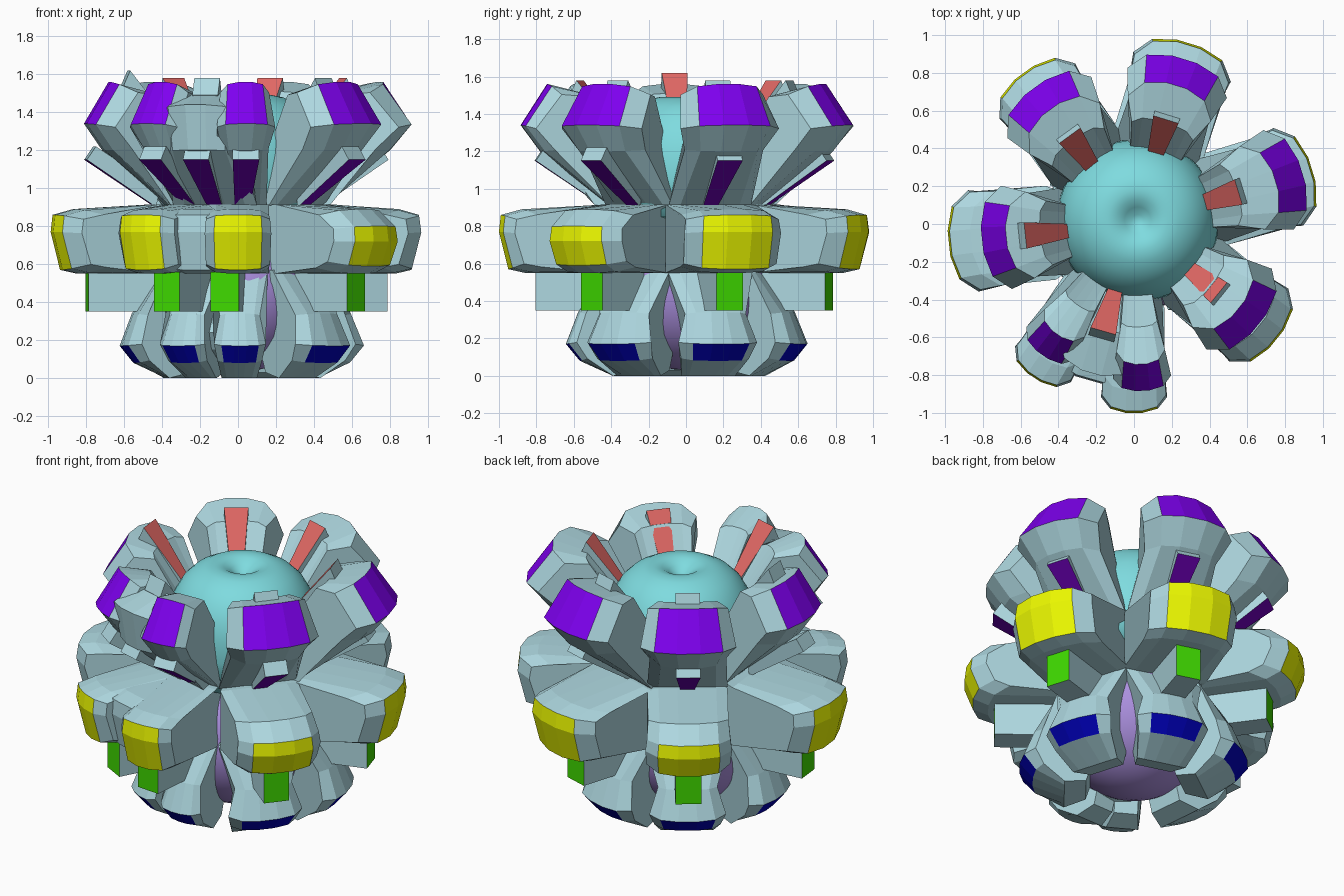
import bpy, bmesh, math
from mathutils import Vector, Matrix

if "Cube" in bpy.data.objects:
    bpy.data.objects.remove(bpy.data.objects["Cube"])


def mat(name, c):
    m = bpy.data.materials.new(name)
    m.diffuse_color = (*c, 1)
    m.use_nodes = True
    m.node_tree.nodes["Principled BSDF"].inputs["Base Color"].default_value = m.diffuse_color
    return m


BODY = mat("pale_blue", (0.42, 0.68, 0.74))
TEAL = mat("teal", (0.21, 0.71, 0.74))
LILAC = mat("lilac", (0.41, 0.28, 0.74))
RED = mat("red", (0.76, 0.14, 0.13))
VIOLET = mat("violet", (0.21, 0.0, 0.87))
INDIGO = mat("indigo", (0.16, 0.0, 0.5))
YELLOW = mat("yellow", (0.84, 0.95, 0.0))
GREEN = mat("green", (0.05, 0.7, 0.0))
BLUE = mat("blue", (0.0, 0.0, 0.5))

LOBE = (-1, -0.72, -0.25, 0.25, 0.72, 1)
BOX = (-1, 1)


def lobe(name, prof, ang, colour=None, edges=(), cols=LOBE, s=1.0, w=1.0, dz=0.0):
    """Sweep a closed (radius, z, half width) profile sideways, rounding its outer end."""
    bm = bmesh.new()
    rot = Matrix.Rotation(math.radians(ang), 4, 'Z')
    zc = sum(p[1] for p in prof) / len(prof)
    n = len(prof)
    grid = []
    for u in cols:
        col = []
        back, squash = 0.0, 1.0
        if len(cols) > 2:
            back = {1: 0.13, 0.72: 0.035}.get(abs(u), 0.0)
            squash = {1: 0.82, 0.72: 0.96}.get(abs(u), 1.0)
        for r, z, h in prof:
            far = max(0.0, min(1.0, (r - 0.45) / 0.35))
            k = 1 - (1 - squash) * far
            p = Vector((r * s - back * w * far, u * h * w, zc + (z - zc) * k + dz))
            col.append(bm.verts.new(rot @ p))
        grid.append(col)
    for j in range(len(cols) - 1):
        for k in range(n):
            k2 = (k + 1) % n
            f = bm.faces.new((grid[j][k], grid[j][k2], grid[j + 1][k2], grid[j + 1][k]))
            if k in edges and abs(cols[j] + cols[j + 1]) < 1.2:
                f.material_index = 1
    bm.faces.new(grid[0])
    bm.faces.new(grid[-1])
    bmesh.ops.recalc_face_normals(bm, faces=bm.faces)
    me = bpy.data.meshes.new(name)
    bm.to_mesh(me)
    bm.free()
    me.materials.append(BODY)
    if colour:
        me.materials.append(colour)
    ob = bpy.data.objects.new(name, me)
    bpy.context.collection.objects.link(ob)


def lathe(name, prof, loc, m, seg=48):
    """Smooth turned body."""
    bm = bmesh.new()
    vs = [bm.verts.new((r, 0, z)) for r, z in prof]
    es = [bm.edges.new(p) for p in zip(vs, vs[1:])]
    bmesh.ops.spin(bm, geom=vs + es, axis=(0, 0, 1), cent=(0, 0, 0),
                   steps=seg, angle=2 * math.pi)
    bmesh.ops.remove_doubles(bm, verts=bm.verts, dist=1e-4)
    bmesh.ops.recalc_face_normals(bm, faces=bm.faces)
    for f in bm.faces:
        f.smooth = True
    me = bpy.data.meshes.new(name)
    bm.to_mesh(me)
    bm.free()
    me.materials.append(m)
    ob = bpy.data.objects.new(name, me)
    ob.location = loc
    bpy.context.collection.objects.link(ob)


# Radial profiles: radius, height, half width
UPPER = [(0.28, 0.9, 0.15), (0.37, 1.25, 0.13), (0.58, 1.51, 0.17), (0.79, 1.56, 0.23),
         (0.94, 1.34, 0.275), (0.83, 1.2, 0.22), (0.44, 0.91, 0.23)]
UPPER_WEB = [(0.28, 0.9, 0.16), (0.37, 1.22, 0.14), (0.58, 1.5, 0.2), (0.82, 1.44, 0.22),
             (0.78, 1.2, 0.2), (0.44, 0.91, 0.23)]
MIDDLE = [(0.15, 0.56, 0.09), (0.15, 0.91, 0.09), (0.45, 0.915, 0.25), (0.88, 0.89, 0.25),
          (0.99, 0.86, 0.26), (1.0, 0.77, 0.27), (0.95, 0.57, 0.26), (0.86, 0.55, 0.25),
          (0.45, 0.55, 0.25)]
# Same lobe with a smaller coloured end
MIDDLE_SMALL = [(r, 0.8 if z == 0.86 else 0.72 if z == 0.77 else 0.59 if z == 0.57 else z, h)
                for r, z, h in MIDDLE]
LOWER = [(0.25, 0.57, 0.14), (0.45, 0.57, 0.24), (0.62, 0.34, 0.17), (0.69, 0.17, 0.22),
         (0.61, 0.08, 0.19), (0.42, 0.0, 0.15), (0.29, 0.03, 0.11), (0.25, 0.15, 0.11)]
RED_BAR = [(0.34, 1.27, 0.035), (0.59, 1.58, 0.07), (0.63, 1.49, 0.07), (0.4, 1.18, 0.035)]
UNDER_BAR = [(0.85, 1.15, 0.07), (0.46, 0.9, 0.04), (0.44, 1.0, 0.04), (0.8, 1.22, 0.07)]
GREEN_BLOCK = [(0.3, 0.56, 0.075), (0.8, 0.56, 0.075), (0.8, 0.35, 0.075), (0.3, 0.35, 0.075)]

# Central bodies, the upper one dimpled on top
top = [(0, 1.42), (0.03, 1.425), (0.07, 1.455), (0.11, 1.48), (0.16, 1.49), (0.22, 1.478),
       (0.29, 1.44), (0.35, 1.38), (0.4, 1.29), (0.425, 1.18), (0.43, 1.05), (0.4, 0.85), (0, 0.8)]
lathe("upper_core", top, (0.02, 0.02, 0), TEAL)
ball = [(0.46 * math.sin(math.pi * i / 20), 0.48 - 0.45 * math.cos(math.pi * i / 20))
        for i in range(21)]
ball[0], ball[-1] = (0, 0.03), (0, 0.93)
lathe("lower_core", ball, (0, 0, 0), LILAC)

# Five plain sectors: angle, upper, middle and lower reach, red bar lift
for a, su, sm, sl, lift in [(17, 0.99, 0.985, 0.97, 0), (73, 0.97, 1.0, 0.95, 0),
                            (126, 0.95, 0.99, 0.95, 0), (186, 0.86, 0.985, 0.9, 0.04),
                            (321, 0.9, 0.97, 0.95, 0)]:
    lobe("upper_lobe", UPPER, a, VIOLET, (3,), s=su)
    small = a in (126, 321)
    lobe("middle_lobe", MIDDLE_SMALL if small else MIDDLE, a, YELLOW, (4, 5), s=sm,
         w=0.92 if small else 1.0)
    lobe("lower_lobe", LOWER, a, BLUE, (3,), s=sl)
    lobe("red_bar", RED_BAR, a, RED, (0,), BOX, dz=lift, s=0.98)
    lobe("under_bar", UNDER_BAR, a, INDIGO, (0,), BOX, s=0.95)
    lobe("green_block", GREEN_BLOCK, a, GREEN, (1,), BOX)

# Forked front sector: a short web with two prongs
lobe("upper_web", UPPER_WEB, 254)
lobe("middle_web", MIDDLE, 254, s=0.86, w=1.1)
lobe("lower_web", LOWER, 254, s=0.8, w=1.0, dz=0.07)
lobe("web_red_bar", RED_BAR, 254, RED, (0,), BOX)
lobe("web_under_bar", UNDER_BAR, 254, INDIGO, (0,), BOX, s=0.95)
for a_up, a_mid, a_low, a_green, su, sm in [(235, 237, 240, 242, 0.9, 0.97),
                                            (273, 270, 271, 265, 0.94, 1.0)]:
    lobe("prong_upper", UPPER, a_up, VIOLET, (3,), s=su, w=0.56)
    lobe("prong_middle", MIDDLE, a_mid, YELLOW, (4, 5), s=sm, w=0.65)
    lobe("prong_lower", LOWER, a_low, BLUE, (3,), s=0.93, w=0.62)
    lobe("prong_under_bar", UNDER_BAR, a_up, INDIGO, (0,), BOX, s=0.95)
    lobe("prong_green_block", GREEN_BLOCK, a_green, GREEN, (1,), BOX)
